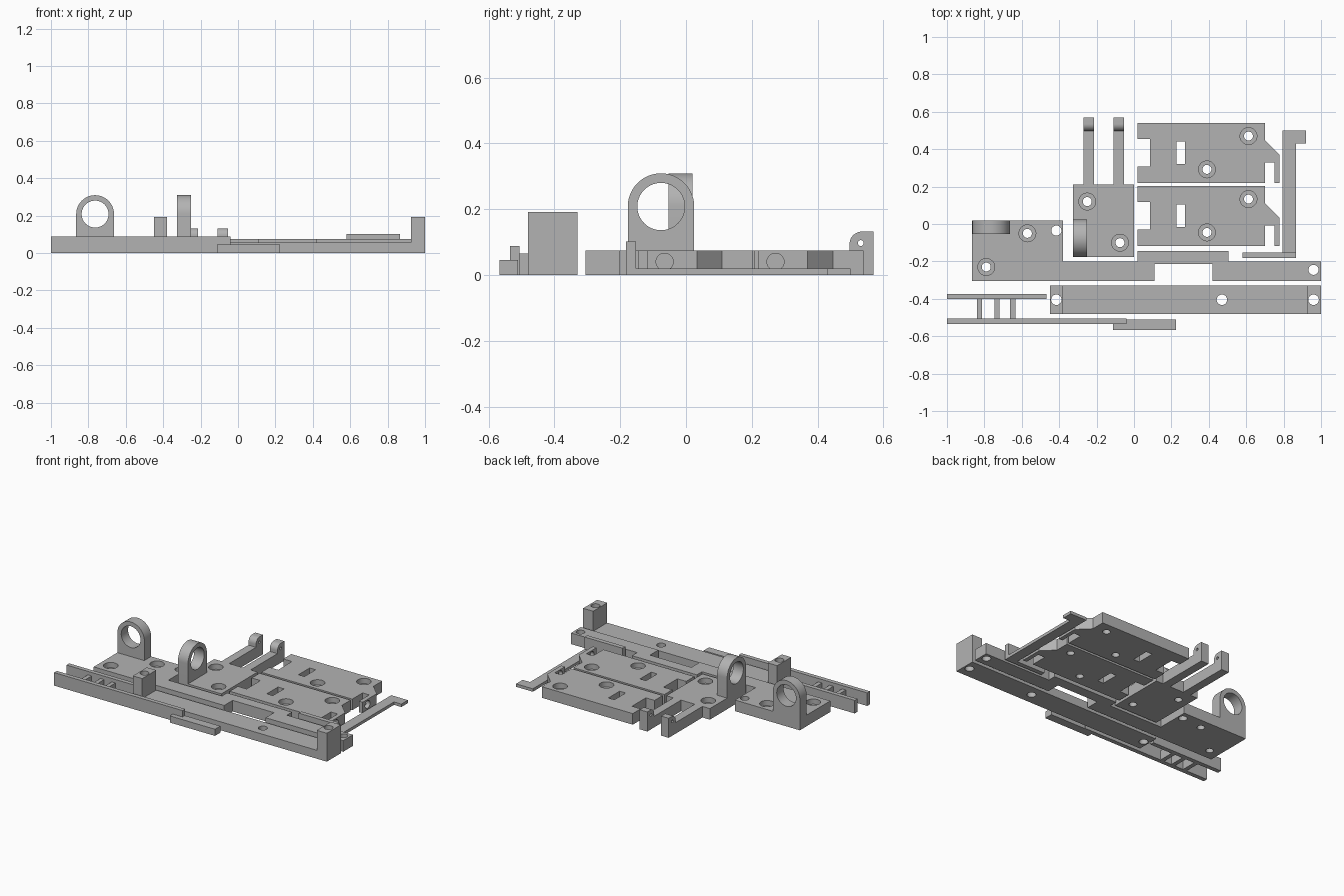
import bpy, bmesh, math
from mathutils import Matrix, Vector

cube = bpy.data.objects.get("Cube")
if cube:
    bpy.data.objects.remove(cube, do_unlink=True)

GREY = (0.45, 0.45, 0.45, 1)
mat = bpy.data.materials.new("plain grey")
mat.use_nodes = True
mat.diffuse_color = GREY
mat.node_tree.nodes["Principled BSDF"].inputs["Base Color"].default_value = GREY

T = 0.075  # plate thickness
# Axis frames: local x, y, z mapped to world for profiles drawn on each plane
TOP = Matrix.Identity(4)
FRONT = Matrix(((1, 0, 0, 0), (0, 0, -1, 0), (0, 1, 0, 0), (0, 0, 0, 1)))
SIDE = Matrix(((0, 0, 1, 0), (1, 0, 0, 0), (0, 1, 0, 0), (0, 0, 0, 1)))


def prism(name, pts, lo, hi, frame=TOP):
    """Extrude a flat outline from lo to hi along the frame's normal."""
    bm = bmesh.new()
    face = bm.faces.new([bm.verts.new((x, y, lo)) for x, y in pts])
    ext = bmesh.ops.extrude_face_region(bm, geom=[face])
    verts = [v for v in ext["geom"] if isinstance(v, bmesh.types.BMVert)]
    bmesh.ops.translate(bm, verts=verts, vec=(0, 0, hi - lo))
    bmesh.ops.transform(bm, matrix=frame, verts=bm.verts)
    bmesh.ops.recalc_face_normals(bm, faces=bm.faces)
    me = bpy.data.meshes.new(name)
    bm.to_mesh(me)
    bm.free()
    me.materials.append(mat)
    ob = bpy.data.objects.new(name, me)
    bpy.context.collection.objects.link(ob)
    return ob


def rect(x0, x1, y0, y1):
    return [(x0, y0), (x1, y0), (x1, y1), (x0, y1)]


def box(name, x0, x1, y0, y1, h, z0=0):
    return prism(name, rect(x0, x1, y0, y1), z0, h)


def arc(cx, cy, r, a0, a1, n):
    return [(cx + r * math.cos(math.radians(a0 + (a1 - a0) * i / n)),
             cy + r * math.sin(math.radians(a0 + (a1 - a0) * i / n)))
            for i in range(n + 1)]


def drill(x, y, r, lo=-0.1, hi=0.5, frame=TOP):
    return prism("cutter", arc(x, y, r, 0, 360, 40)[:-1], lo, hi, frame)


def counterbore(x, y):
    return [drill(x, y, 0.024), drill(x, y, 0.045, T - 0.035)]


def finish(ob, cutters=()):
    """Cut the holes, then smooth only the round surfaces."""
    bpy.ops.object.select_all(action="DESELECT")
    ob.select_set(True)
    bpy.context.view_layer.objects.active = ob
    for c in cutters:
        c.hide_render = True
        mod = ob.modifiers.new("hole", "BOOLEAN")
        mod.operation = "DIFFERENCE"
        mod.solver = "EXACT"
        mod.object = c
        bpy.ops.object.modifier_apply(modifier=mod.name)
        bpy.data.objects.remove(c, do_unlink=True)
    bpy.ops.object.shade_smooth_by_angle(angle=math.radians(30))


def ring_stand(name, c, lo, hi, frame):
    """Upright bearing: square foot, round head and a wide bore."""
    r, zc = 0.101, 0.208
    pts = [(c - r, T), (c + r, T)] + arc(c, zc, r, 0, 180, 32)
    finish(prism(name, pts, lo, hi, frame),
           [drill(c, zc, 0.072, lo - 0.1, hi + 0.1, frame)])


# Long base plate with a notch in its front edge
base = prism("base_plate", [
    (-0.865, -0.305), (0.11, -0.305), (0.11, -0.215), (0.42, -0.215),
    (0.42, -0.305), (1, -0.305), (1, -0.2), (-0.38, -0.2),
    (-0.38, 0.02), (-0.865, 0.02)], 0, T)
finish(base, counterbore(-0.79, -0.23) + counterbore(-0.57, -0.05)
       + [drill(-0.415, -0.035, 0.027), drill(0.96, -0.245, 0.027)])
ring_stand("base_ring", -0.764, -0.02, 0.053, FRONT)
finish(box("base_strip", 0.02, 0.505, -0.2, -0.145, T))

# Slide bar with a raised post at each end
bar = prism("slide_bar", [
    (-0.45, 0), (1, 0), (1, 0.192), (0.925, 0.192), (0.925, 0.057),
    (-0.38, 0.057), (-0.38, 0.192), (-0.45, 0.192)], 0.33, 0.48, FRONT)
finish(bar, [drill(x, -0.405, 0.028) for x in (-0.415, 0.47, 0.96)])

# Ladder-like rack
finish(box("rack_back_rail", -1, -0.467, -0.402, -0.373, 0.088))
finish(box("rack_front_rail", -1, -0.04, -0.535, -0.506, 0.088))
finish(box("rack_foot", -0.113, 0.225, -0.567, -0.51, 0.045))
for x in (-0.84, -0.747, -0.662):
    finish(box("rack_rung", x, x + 0.028, -0.506, -0.402, 0.065))

# Forked plate with two arms ending in rounded tabs
fork = prism("fork_plate", [
    (-0.325, -0.177), (0, -0.177), (0, 0.21), (-0.053, 0.21), (-0.053, 0.5),
    (-0.11, 0.5), (-0.11, 0.21), (-0.213, 0.21), (-0.213, 0.5),
    (-0.27, 0.5), (-0.27, 0.21), (-0.325, 0.21)], 0, T)
finish(fork, counterbore(-0.25, 0.12) + counterbore(-0.075, -0.1))
ring_stand("fork_ring", -0.076, -0.325, -0.25, SIDE)
tab_outline = [(0.497, 0), (0.57, 0), (0.57, 0.132)] + arc(0.535, 0.094, 0.038, 90, 180, 12)
for x in (-0.27, -0.11):
    finish(prism("arm_tab", tab_outline, x, x + 0.057, SIDE),
           [drill(0.531, 0.097, 0.009, x - 0.1, x + 0.1, SIDE)])

# Two matching hooked plates
for y in (0.22, -0.117):
    outline = [(0.02, 0), (0.7, 0), (0.7, 0.11), (0.75, 0.11), (0.75, 0),
               (0.778, 0), (0.778, 0.15), (0.7, 0.227), (0.7, 0.32),
               (0.02, 0.32), (0.02, 0.235), (0.085, 0.235),
               (0.085, 0.087), (0.02, 0.087)]
    plate = prism("hooked_plate", [(a, b + y) for a, b in outline], 0, T)
    finish(plate, counterbore(0.39, y + 0.072) + counterbore(0.612, y + 0.25)
           + [box("cutter", 0.227, 0.272, y + 0.1, y + 0.22, 0.2, -0.1),
              drill(y + 0.052, 0.04, 0.026, 0.73, 0.9, SIDE)])

# Thin latch arm with a raised foot
finish(prism("latch_arm", [
    (0.795, -0.152), (0.865, -0.152), (0.865, 0.43), (0.92, 0.43),
    (0.92, 0.5), (0.795, 0.5)], 0, 0.02))
finish(box("latch_foot", 0.58, 0.865, -0.182, -0.152, 0.102))
